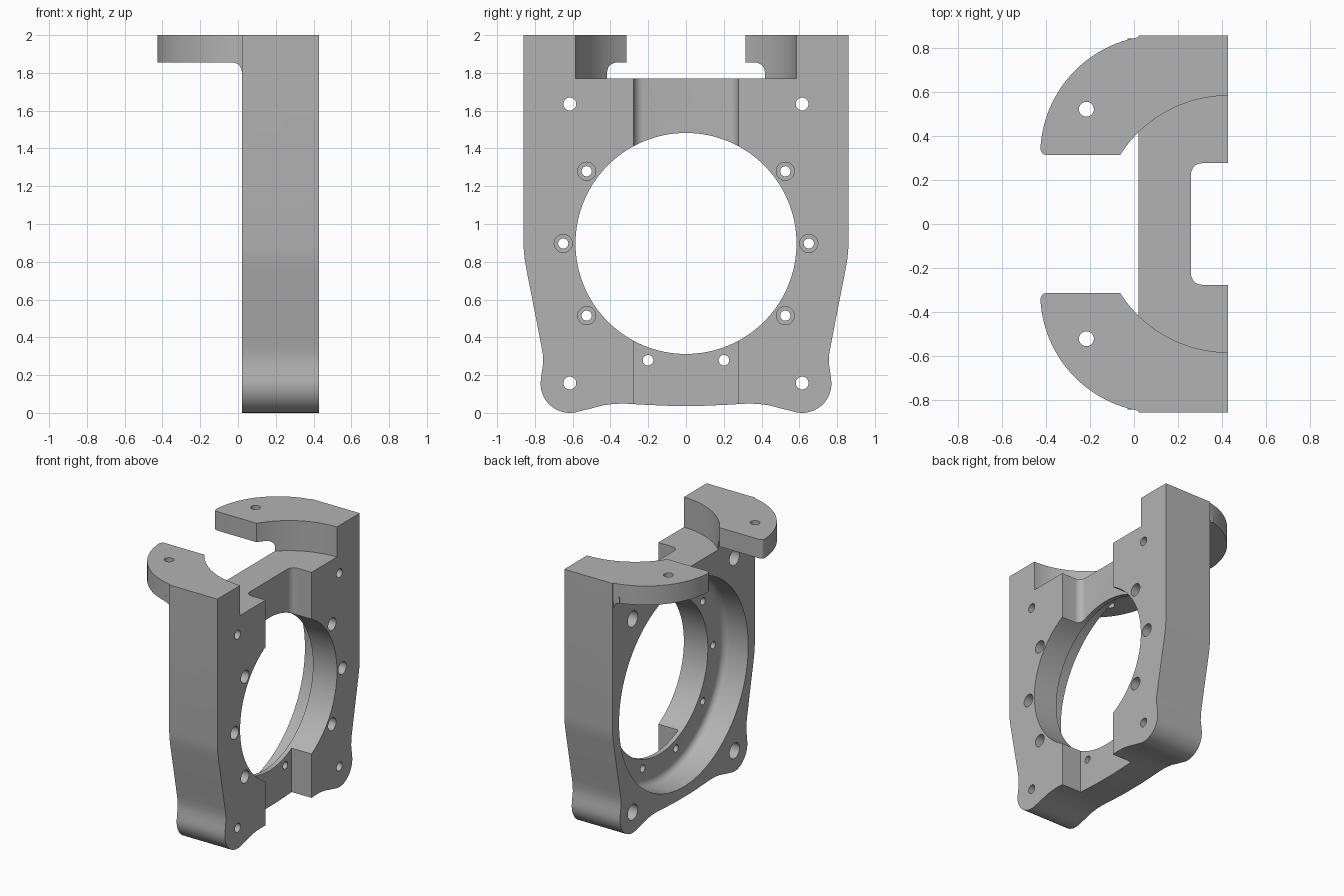
import bpy, bmesh
from math import sin, cos, pi, radians
from mathutils import Vector

if "Cube" in bpy.data.objects:
    bpy.data.objects.remove(bpy.data.objects["Cube"], do_unlink=True)

grey = bpy.data.materials.new("cast grey")
grey.use_nodes = True
grey.diffuse_color = (0.45, 0.45, 0.45, 1)
grey.node_tree.nodes["Principled BSDF"].inputs["Base Color"].default_value = grey.diffuse_color

BACK, FACE = 0.02, 0.4275      # plate thickness along x
BORE_Z, BORE_R = 0.897, 0.585


def arc(cx, cy, r, a0, a1, n):
    """Points on an arc, angles in degrees."""
    angles = [radians(a0 + (a1 - a0) * i / n) for i in range(n + 1)]
    return [(cx + r * cos(a), cy + r * sin(a)) for a in angles]


def skin(name, rings):
    """Closed solid through a list of equal point rings."""
    bm = bmesh.new()
    loops = [[bm.verts.new(p) for p in ring] for ring in rings]
    n = len(loops[0])
    for a, b in zip(loops, loops[1:]):
        for i in range(n):
            j = (i + 1) % n
            bm.faces.new((a[i], a[j], b[j], b[i]))
    bm.faces.new(loops[0])
    bm.faces.new(loops[-1])
    bmesh.ops.recalc_face_normals(bm, faces=bm.faces)
    mesh = bpy.data.meshes.new(name)
    bm.to_mesh(mesh)
    bm.free()
    mesh.materials.append(grey)
    obj = bpy.data.objects.new(name, mesh)
    bpy.context.scene.collection.objects.link(obj)
    return obj


def prism(name, pts, axis, lo, hi):
    """Extrude a flat outline along the given axis."""
    place = {"x": lambda p, t: (t, p[0], p[1]),
             "y": lambda p, t: (p[0], t, p[1]),
             "z": lambda p, t: (p[0], p[1], t)}[axis]
    return skin(name, [[place(p, t) for p in pts] for t in (lo, hi)])


def lathe(name, profile, y, z, sides):
    """Revolve (x, radius) steps about a line parallel to x."""
    turn = [2 * pi * i / sides for i in range(sides)]
    return skin(name, [[(x, y + r * cos(a), z + r * sin(a)) for a in turn]
                       for x, r in profile])


def combine(body, tool, operation):
    mod = body.modifiers.new("join", "BOOLEAN")
    mod.operation, mod.solver, mod.object = operation, "EXACT", tool
    bpy.context.view_layer.update()
    evaluated = body.evaluated_get(bpy.context.evaluated_depsgraph_get())
    mesh = bpy.data.meshes.new_from_object(evaluated)
    body.modifiers.clear()
    body.data = mesh
    bpy.data.objects.remove(tool, do_unlink=True)


# Plate outline: straight sides, tapered waist, round feet, shallow bottom
half = [(0.86, 2), (0.86, 0.88), (0.855, 0.82), (0.845, 0.76), (0.79, 0.48),
        (0.767, 0.36), (0.758, 0.31), (0.757, 0.26), (0.763, 0.22)]
half += arc(0.615, 0.155, 0.155, 10, -110, 16)
half += [(0.5, 0.024), (0.44, 0.04), (0.38, 0.048), (0.32, 0.049), (0.2, 0.042), (0.08, 0.037)]
outline = half + [(-y, z) for y, z in reversed(half)]
bracket = prism("motor_bracket", outline, "x", BACK, FACE)

# Curved top arms with a cove beneath each
arm = arc(0.1175, 0.315, 0.545, 90, 177, 32)
arm += arc(-0.4, 0.34, 0.025, 205, 270, 5) + [(0.1175, 0.315)]
cove = arc(BACK - 0.05, 1.805, 0.05, 90, 0, 8) + [(0.1, 1.805), (0.1, 1.9), (BACK - 0.05, 1.9)]
for s in (1, -1):
    combine(bracket, prism("arm", [(x, s * y) for x, y in arm], "z", 1.855, 2), "UNION")
    combine(bracket, prism("arm_cove", cove, "y", s * 0.32, s * 0.845), "UNION")

# Vertical round clearance between the arms
combine(bracket, prism("top_clearance", arc(0.43, 0, BORE_R, 0, 357.5, 143), "z", 1.77, 2.2),
        "DIFFERENCE")

# Main bore with a wide filleted recess from the back
recess = [(-0.1, 0.78), (0.175, 0.78)]
recess += [(0.175 + 0.05 * sin(radians(a)), 0.73 + 0.05 * cos(radians(a))) for a in range(15, 91, 15)]
recess += [(0.225, BORE_R), (0.6, BORE_R)]
combine(bracket, lathe("bore", recess, 0, BORE_Z, 128), "DIFFERENCE")

# Face slots: rounded above the bore, square below it
w, r, floor = 0.277, 0.05, 0.26
upper = [(0.6, -w)] + arc(floor + r, r - w, r, 270, 180, 8)
upper += arc(floor + r, w - r, r, 180, 90, 8) + [(0.6, w)]
lower = [(0.6, -w), (floor, -w), (floor, w), (0.6, w)]
combine(bracket, prism("upper_slot", upper, "z", BORE_Z, 1.9), "DIFFERENCE")
combine(bracket, prism("lower_slot", lower, "z", -0.2, BORE_Z - 0.1), "DIFFERENCE")

# Corner holes, counterbored from the back
for s in (1, -1):
    for z in (0.158, 1.635):
        steps = [(-0.1, 0.06), (0.22, 0.06), (0.22, 0.034), (0.6, 0.034)]
        combine(bracket, lathe("corner_hole", steps, s * 0.615, z, 32), "DIFFERENCE")

# Ring of screw holes, counterbored from the face
for a in (-72, -36, 0, 36, 144, 180, 216, 252):
    y, z = 0.65 * cos(radians(a)), BORE_Z + 0.65 * sin(radians(a))
    steps = [(0.1, 0.027), (0.32, 0.027), (0.32, 0.048), (0.6, 0.048)]
    if abs(y) < 0.3:
        steps = [(0.1, 0.028), (0.6, 0.028)]
    combine(bracket, lathe("screw_hole", steps, y, z, 28), "DIFFERENCE")

# Vertical holes in the arms
for s in (1, -1):
    ring = arc(-0.217, s * 0.523, 0.034, 0, 348.75, 31)
    combine(bracket, prism("arm_hole", ring, "z", 1.8, 2.1), "DIFFERENCE")

bpy.ops.object.select_all(action="DESELECT")
bracket.select_set(True)
bpy.context.view_layer.objects.active = bracket
bpy.ops.object.shade_smooth_by_angle(angle=radians(25))
